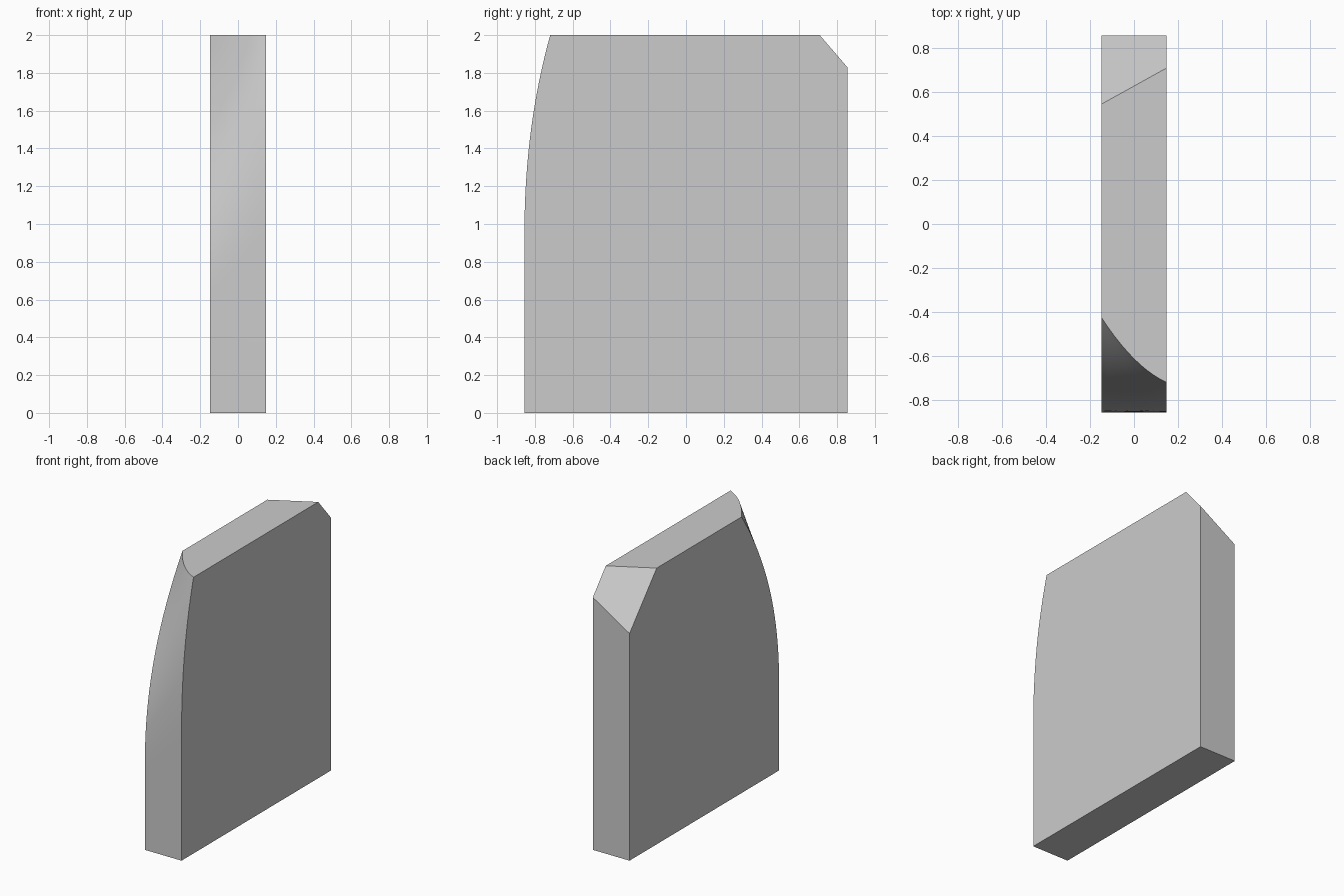
import bpy, bmesh

if "Cube" in bpy.data.objects:
    bpy.data.objects.remove(bpy.data.objects["Cube"])

HALF_W, HALF_D, HEIGHT = 0.147, 0.856, 2.0
COLS, ROWS = 10, 18


def lerp(a, b, t):
    return a + (b - a) * t


def section(t):
    """Side outline (y, z) of the slab at fraction t across its width."""
    # curved front edge, leaning back more on the left side
    lean = 0.43 - 0.45 * t + 0.157 * t * t
    start = lerp(0.6, 0.9, t)
    pts = [(-HALF_D, 0.0)]
    for i in range(ROWS + 1):
        s = i / ROWS
        pts.append((-HALF_D + lean * s ** 2.22, lerp(start, HEIGHT, s)))
    # slanted corner cut at the back, then down to the base
    pts.append((lerp(0.545, 0.708, t), HEIGHT))
    pts.append((HALF_D, lerp(1.645, 1.828, t)))
    pts.append((HALF_D, 0.0))
    return pts


# Skin the outlines across the width and cap both sides
bm = bmesh.new()
loops = []
for c in range(COLS + 1):
    t = c / COLS
    x = lerp(-HALF_W, HALF_W, t)
    loops.append([bm.verts.new((x, y, z)) for y, z in section(t)])
n = len(loops[0])
for a, b in zip(loops, loops[1:]):
    for i in range(n):
        j = (i + 1) % n
        bm.faces.new((a[i], a[j], b[j], b[i]))
bm.faces.new(loops[0])
bm.faces.new(loops[-1])
# Merge the flat areas (top, back, corner cut, base) into single faces
bmesh.ops.recalc_face_normals(bm, faces=bm.faces[:])
bmesh.ops.dissolve_limit(bm, angle_limit=0.002, verts=bm.verts[:], edges=bm.edges[:])

mesh = bpy.data.meshes.new("curved_slab")
bm.to_mesh(mesh)
bm.free()
slab = bpy.data.objects.new("curved_slab", mesh)
bpy.context.collection.objects.link(slab)
bpy.context.view_layer.objects.active = slab
slab.select_set(True)
bpy.ops.object.shade_smooth_by_angle(angle=0.35)
